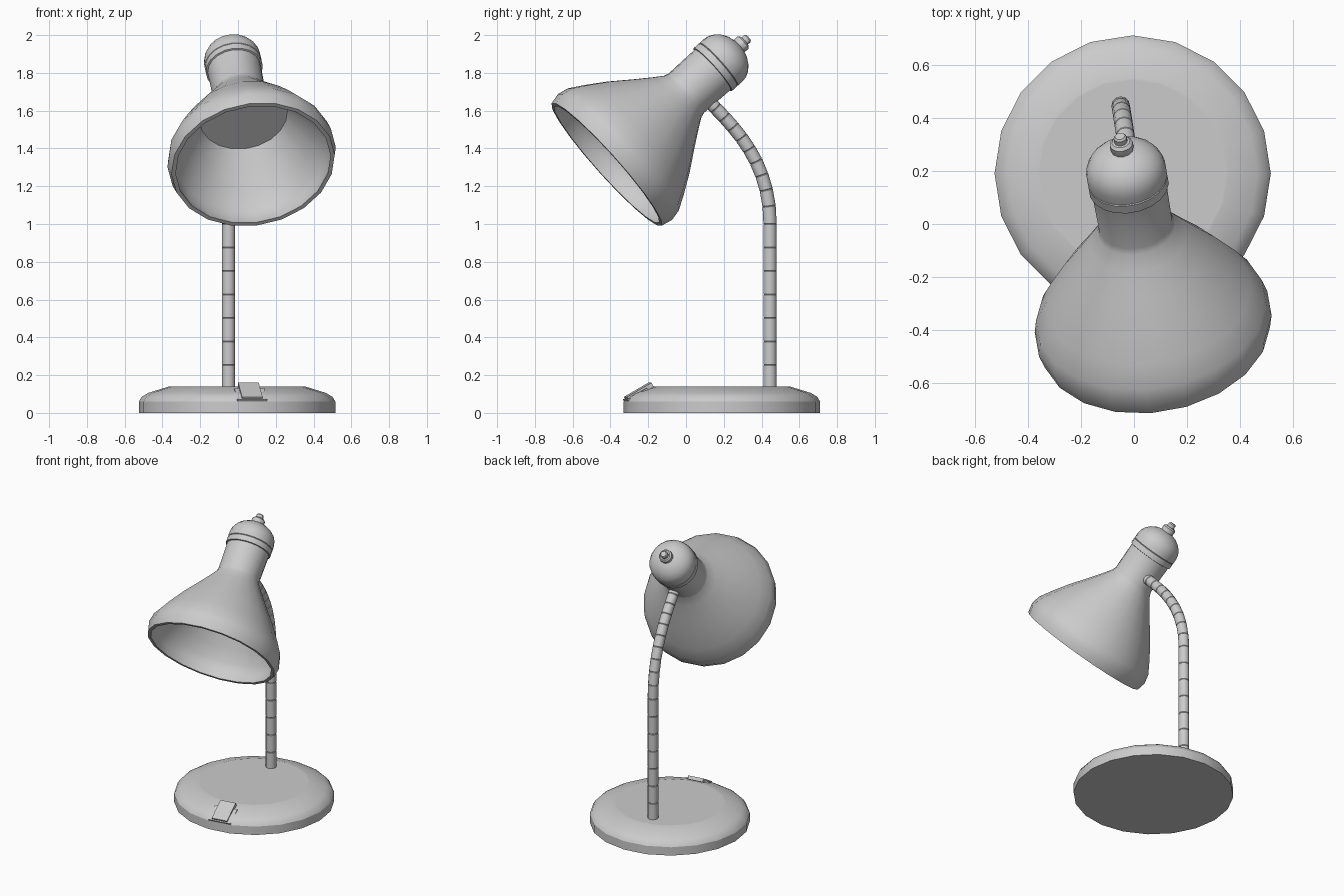
import bpy, bmesh
from math import sin, cos, pi, radians
from mathutils import Vector, Matrix
from mathutils.geometry import interpolate_bezier

if "Cube" in bpy.data.objects:
    bpy.data.objects.remove(bpy.data.objects["Cube"], do_unlink=True)

SIDES = 20
grey = bpy.data.materials.new("warm_grey")
grey.use_nodes = True
colour = (0.6, 0.6, 0.6, 1)
grey.diffuse_color = colour
grey.node_tree.nodes["Principled BSDF"].inputs["Base Color"].default_value = colour


def finish(name, bm, angle=30):
    """Turn a bmesh into a named, shaded object."""
    bmesh.ops.recalc_face_normals(bm, faces=bm.faces)
    mesh = bpy.data.meshes.new(name)
    bm.to_mesh(mesh)
    bm.free()
    mesh.materials.append(grey)
    obj = bpy.data.objects.new(name, mesh)
    bpy.context.collection.objects.link(obj)
    bpy.ops.object.select_all(action='DESELECT')
    obj.select_set(True)
    bpy.context.view_layer.objects.active = obj
    bpy.ops.object.shade_smooth_by_angle(angle=radians(angle))
    return obj


def skin(bm, rings):
    """Bridge successive rings and cap both ends."""
    for a, b in zip(rings, rings[1:]):
        n = len(a)
        for i in range(n):
            j = (i + 1) % n
            bm.faces.new((a[i], a[j], b[j], b[i]))
    bm.faces.new(rings[0])
    bm.faces.new(rings[-1])


def lathe(name, profile, matrix, sides=SIDES, phase=0.0, angle=30):
    """Revolve (radius, height) points around the local z axis."""
    bm = bmesh.new()
    rings = []
    for r, h in profile:
        turns = [2 * pi * (i + phase) / sides for i in range(sides)]
        rings.append([bm.verts.new(matrix @ Vector((r * cos(a), r * sin(a), h)))
                      for a in turns])
    skin(bm, rings)
    return finish(name, bm, angle)


def box(name, size, matrix):
    bm = bmesh.new()
    bmesh.ops.create_cube(bm, size=1, matrix=matrix @ Matrix.Diagonal((*size, 1)))
    return finish(name, bm)


# Round weighted base
base_centre = Matrix.Translation((-0.005, 0.19, 0))
lathe("base", [(0.52, 0), (0.52, 0.06), (0.505, 0.085), (0.47, 0.106),
               (0.36, 0.14), (0.352, 0.14)], base_centre)

# Rocker switch lying on one sloping facet of the base
facet = base_centre @ Matrix.Rotation(radians(9), 4, 'Z')
tilt = Matrix.Rotation(radians(30), 4, 'X')
box("switch_plate", (0.16, 0.12, 0.012),
    facet @ Matrix.Translation((0, -0.463, 0.096)) @ tilt)
box("switch_button", (0.11, 0.15, 0.024),
    facet @ Matrix.Translation((0, -0.445, 0.112)) @ tilt)

# Bent, jointed stem: straight run, then a bend into the neck
foot, bend = Vector((-0.05, 0.445, 0.13)), Vector((-0.05, 0.445, 1.0))
path = [foot.lerp(bend, i / 7) for i in range(7)]
path += interpolate_bezier(bend, Vector((-0.05, 0.445, 1.33)),
                           Vector((-0.02, 0.26, 1.51)), Vector((0, 0.11, 1.66)), 11)
bm = bmesh.new()
rings = []
for k, point in enumerate(path):
    tangent = (path[min(k + 1, len(path) - 1)] - path[max(k - 1, 0)]).normalized()
    across = Vector((1, 0, 0)) - tangent * tangent.x
    across.normalize()
    other = tangent.cross(across)
    # A shallow groove marks each joint
    for shift, r in ((-0.003, 0.035), (0, 0.0325), (0.003, 0.035)):
        rings.append([bm.verts.new(point + tangent * shift
                                   + (across * cos(a) + other * sin(a)) * r)
                      for a in (2 * pi * i / 12 for i in range(12))])
skin(bm, rings)
finish("stem", bm, 35)

# Lamp head: everything turned around one tilted axis from the rim centre
axis = Vector((-0.131, 0.739, 0.661))
head = Matrix.Translation((0.08, -0.42, 1.315)) @ axis.to_track_quat('Z', 'Y').to_matrix().to_4x4()

# Hollow shade: flat inner ceiling, inner wall, lip, outer wall, neck
outer = [(0.436, 0), (0.45, 0.06), (0.437, 0.12), (0.39, 0.2), (0.325, 0.3),
         (0.25, 0.4), (0.185, 0.49), (0.148, 0.545), (0.14, 0.57)]
inner = [(r - 0.022, h) for r, h in outer[:5]]
ceiling = [(0.01, 0.39), (0.235, 0.39)]
lathe("shade", ceiling + inner[::-1] + outer + [(0.143, 0.765), (0.01, 0.765)],
      head, phase=0.5)

# Domed cap with a collar groove
dome = [(0.152 * cos(a), 0.835 + 0.118 * sin(a))
        for a in (radians(15 * i) for i in range(6))]
lathe("cap", [(0.13, 0.755), (0.152, 0.76), (0.152, 0.797), (0.148, 0.8),
              (0.152, 0.803)] + dome + [(0.01, 0.953)], head, phase=0.5)

# Turning knob on the crown
lathe("knob", [(0.04, 0.935), (0.044, 0.955), (0.044, 0.977), (0.034, 0.987),
               (0.025, 0.988), (0.025, 1.008), (0.019, 1.016)], head, sides=12)
